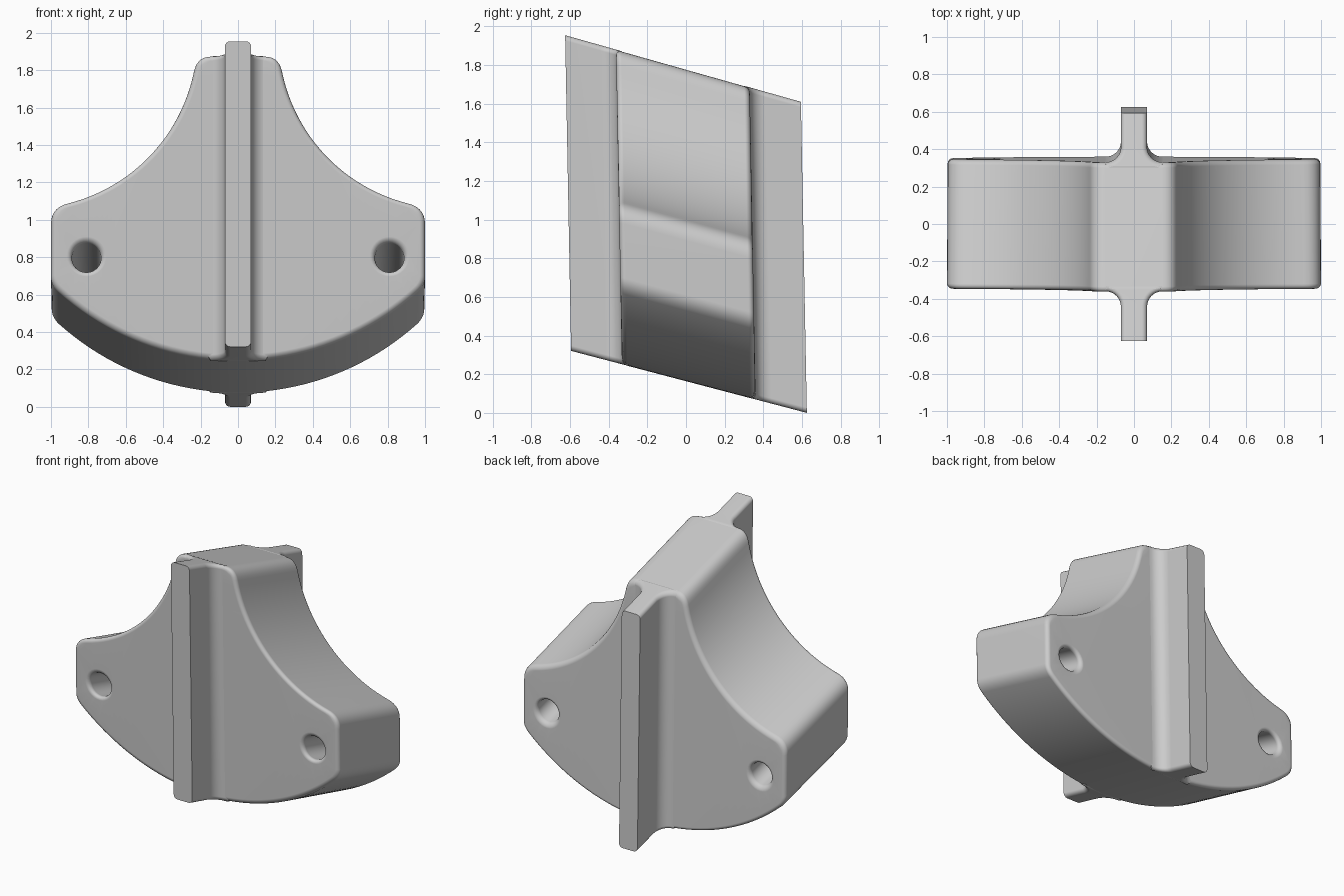
import bpy, bmesh, math
from mathutils import Vector

if "Cube" in bpy.data.objects:
    bpy.data.objects.remove(bpy.data.objects["Cube"])


def arc(cx, cy, r, a0, a1, n):
    return [(cx + r * math.cos(math.radians(a0 + (a1 - a0) * i / n)),
             cy + r * math.sin(math.radians(a0 + (a1 - a0) * i / n))) for i in range(n + 1)]


def bezier(a, b, c, n=7):
    a, b, c = Vector(a), Vector(b), Vector(c)
    return [tuple(a * (1 - t) ** 2 + b * 2 * t * (1 - t) + c * t * t)
            for t in (i / n for i in range(n + 1))]


def clean(pts):
    return [p for i, p in enumerate(pts) if (Vector(p) - Vector(pts[i - 1])).length > 1e-4]


def inset(pts, d, keep):
    # mitred inward offset of a counter-clockwise loop
    out = []
    for i, p in enumerate(pts):
        e1 = (Vector(p) - Vector(pts[i - 1])).normalized()
        e2 = (Vector(pts[(i + 1) % len(pts)]) - Vector(p)).normalized()
        n1, n2 = Vector((e1.y, -e1.x)), Vector((e2.y, -e2.x))
        q = Vector(p) - d * (n1 + n2) / (1 + n1.dot(n2))
        if keep is not None and abs(p[1] - keep) < 1e-5:
            q.y = p[1]
        out.append(q)
    return out


def lean(x, u, w):
    # slanted extrusion shared by every part
    return (x * (1 - 0.006 * (u + 0.345)), u - 0.019 * (w - 0.97),
            w - (0.263 + 0.012 * (w - 0.16)) * u)


def rounded_prism(name, loops, r, lo, hi, place, keep=None, n=4):
    # loops[0] is the outline, the rest are through holes; rims are rounded
    ang = [math.pi / 2 * i / n for i in range(n + 1)]
    prof = [(r * (1 - math.sin(a)), lo + r * (1 - math.cos(a))) for a in ang]
    prof += [(d, lo + hi - h) for d, h in reversed(prof)]
    bm = bmesh.new()
    caps = [[], []]
    for k, loop in enumerate(loops):
        rings = [[bm.verts.new(place(q.x, q.y, h)) for q in inset(loop, -d if k else d, keep)]
                 for d, h in prof]
        m = len(loop)
        for a, b in zip(rings, rings[1:]):
            for i in range(m):
                j = (i + 1) % m
                bm.faces.new((a[i], a[j], b[j], b[i]))
        for cap, ring in zip(caps, (rings[0], rings[-1])):
            cap += [bm.edges.get((ring[i], ring[(i + 1) % m])) for i in range(m)]
    for cap in caps:
        bmesh.ops.triangle_fill(bm, use_beauty=True, use_dissolve=False, edges=cap)
    bmesh.ops.recalc_face_normals(bm, faces=bm.faces[:])
    me = bpy.data.meshes.new(name)
    bm.to_mesh(me)
    bm.free()
    ob = bpy.data.objects.new(name, me)
    bpy.context.collection.objects.link(ob)
    bpy.ops.object.select_all(action='DESELECT')
    ob.select_set(True)
    bpy.context.view_layer.objects.active = ob
    bpy.ops.object.shade_smooth_by_angle(angle=math.radians(35))
    wn = ob.modifiers.new("flat_faces", 'WEIGHTED_NORMAL')
    wn.keep_sharp = True
    return ob


# body: bell-shaped outline with curved belly, concave shoulders and two holes
R = 1.44
tip = math.degrees(math.asin(0.96 / R))
belly = arc(0, 0.16 + R, R, 270, 270 + tip, 20)
shoulder = arc(1.13, 1.885, 0.913, 256, 191.4, 24)
right = (belly
         + bezier(belly[-1], (1, 0.563), (1, 0.61))
         + bezier((1, 0.89), (1, 0.978), shoulder[0])
         + shoulder
         + bezier(shoulder[-1], (0.218, 1.78), (0.15, 1.78)))
left = [(-x, w) for x, w in reversed(right)]
holes = [arc(s * 0.81, 0.71, 0.078, 0, 360, 32)[:-1] for s in (-1, 1)]
rounded_prism("body", [clean(right + left)] + holes, 0.028, -0.347, 0.345,
              lambda x, w, u: lean(x, u, w))

# fins: flat vertical tabs front and back, flared where they join the body
side = [(0.16, 0.30), (0.16, 0.344)] + arc(0.152, 0.427, 0.082, 270, 180, 8) + [(0.07, 0.61)]
fin = clean(side + [(-x, u) for x, u in reversed(side)])
for name, s in (("front_fin", -1), ("back_fin", 1)):
    rounded_prism(name, [fin], 0.028, 0.1605, 1.782,
                  lambda x, u, w, s=s: lean(x, s * u, w), keep=0.61)
